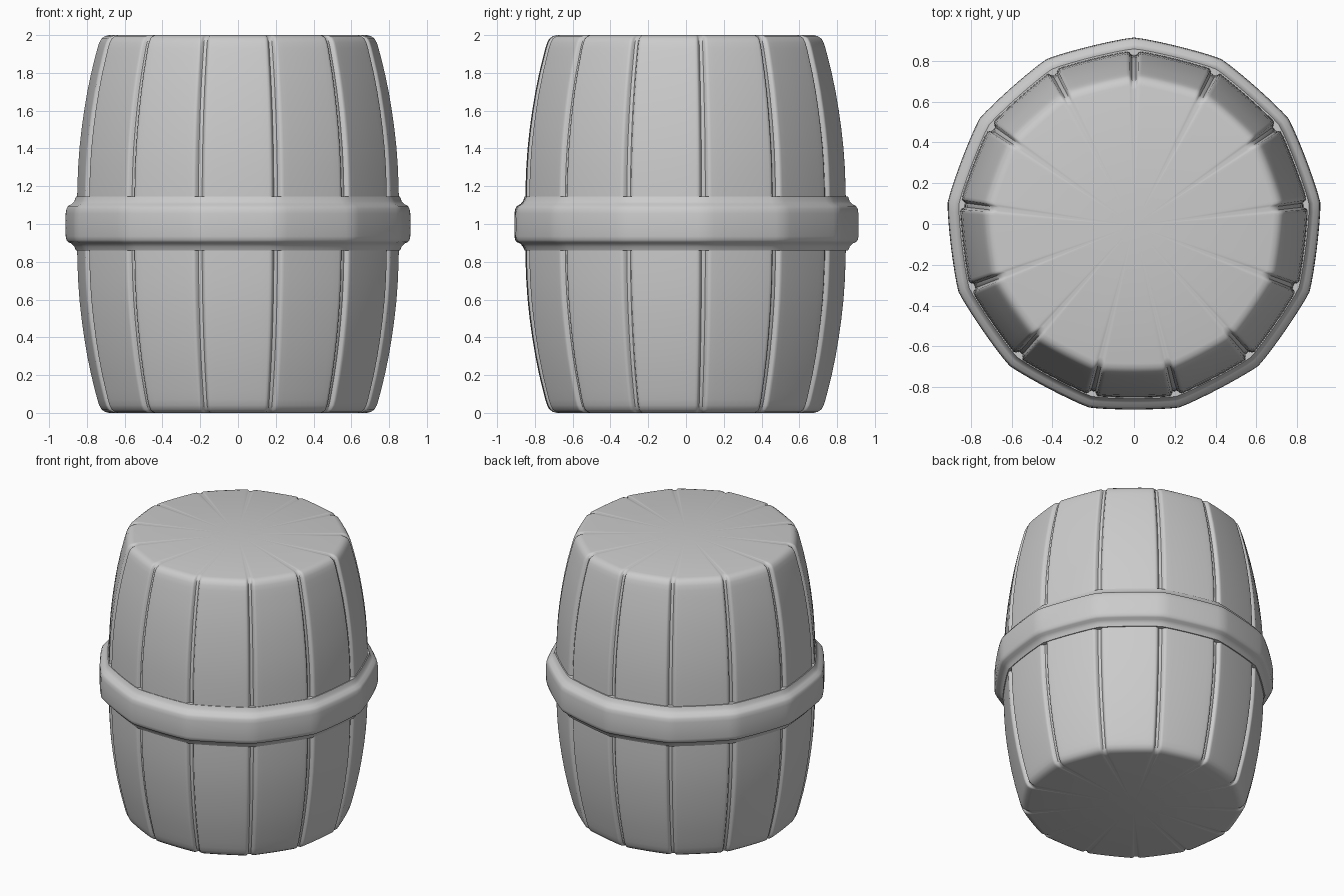
import bpy, bmesh, math

if "Cube" in bpy.data.objects:
    bpy.data.objects.remove(bpy.data.objects["Cube"])

SIDES = 13
STEP = 2 * math.pi / SIDES


def flat_side(a, bulge):
    """Relative radius of a slightly bulged polygon, a measured from a corner."""
    poly = math.cos(STEP / 2) / math.cos(abs(a) - STEP / 2)
    return poly * (1 - bulge) + bulge


def ring(bm, r, z, offsets, bulge, groove, y_shift):
    """One horizontal loop; offsets holds (distance from corner, groove amount)."""
    verts = []
    for k in range(SIDES):
        c = math.pi / 2 + k * STEP
        for a, g in offsets:
            rad = r * flat_side(a, bulge) - groove * g
            verts.append(bm.verts.new((rad * math.cos(c + a), rad * math.sin(c + a) + y_shift, z)))
    return verts


def bridge(bm, lo, hi):
    n = len(lo)
    for i in range(n):
        j = (i + 1) % n
        bm.faces.new((lo[i], lo[j], hi[j], hi[i]))


def finish(bm, name, angle):
    bmesh.ops.recalc_face_normals(bm, faces=bm.faces[:])
    me = bpy.data.meshes.new(name)
    bm.to_mesh(me)
    bm.free()
    ob = bpy.data.objects.new(name, me)
    bpy.context.collection.objects.link(ob)
    bpy.ops.object.select_all(action='DESELECT')
    ob.select_set(True)
    bpy.context.view_layer.objects.active = ob
    bpy.ops.object.shade_smooth_by_angle(angle=math.radians(angle))
    return ob


# Staves: bulging body with a shallow groove at every corner
half = [(0.69, 0.0), (0.712, 0.006), (0.73, 0.018), (0.742, 0.04), (0.752, 0.07),
        (0.765, 0.12), (0.785, 0.2), (0.806, 0.3), (0.823, 0.4), (0.837, 0.5),
        (0.848, 0.6), (0.855, 0.7), (0.859, 0.8), (0.861, 0.9)]
profile = half + [(0.862, 1.0)] + [(r, 2 - z) for r, z in reversed(half)]
pos = [(0.012, 1.0), (0.019, 0.7), (0.026, 0.25), (0.036, 0.03), (0.05, 0.0),
       (0.09, 0.0), (0.16, 0.0)]
offsets = [(-a, g) for a, g in reversed(pos)] + [(0, 1.0)] + pos + [(STEP / 2, 0.0)]
bm = bmesh.new()
rings = [ring(bm, r, z, offsets, 0.3, 0.024, -0.008) for r, z in profile]
for lo, hi in zip(rings, rings[1:]):
    bridge(bm, lo, hi)
# Flat lids at both ends
for loop, z in ((rings[0], 0.0), (rings[-1], 2.0)):
    mid = bm.verts.new((0, -0.008, z))
    for i in range(len(loop)):
        bm.faces.new((loop[i], loop[(i + 1) % len(loop)], mid))
finish(bm, "barrel_staves", 50)

# Hoop: rounded belt around the middle, flaring into the staves
hoop = [(0.82, 0.86), (0.866, 0.86), (0.875, 0.88), (0.89, 0.897), (0.908, 0.904),
        (0.917, 0.915), (0.921, 0.935), (0.922, 1.0), (0.921, 1.055), (0.917, 1.08),
        (0.908, 1.095), (0.888, 1.106), (0.875, 1.12), (0.866, 1.145), (0.82, 1.145)]
hoop_offsets = [(STEP * i / 10, 0.0) for i in range(-5, 5)]
bm = bmesh.new()
# Corners are softened by a tiny inset that fades along each side
soft = [(a, math.exp(-(a / 0.03) ** 2)) for a, _ in hoop_offsets]
rings = [ring(bm, r, z, soft, 0.3, 0.002, -0.006) for r, z in hoop]
for i in range(len(rings)):
    bridge(bm, rings[i], rings[(i + 1) % len(rings)])
finish(bm, "barrel_hoop", 50)
